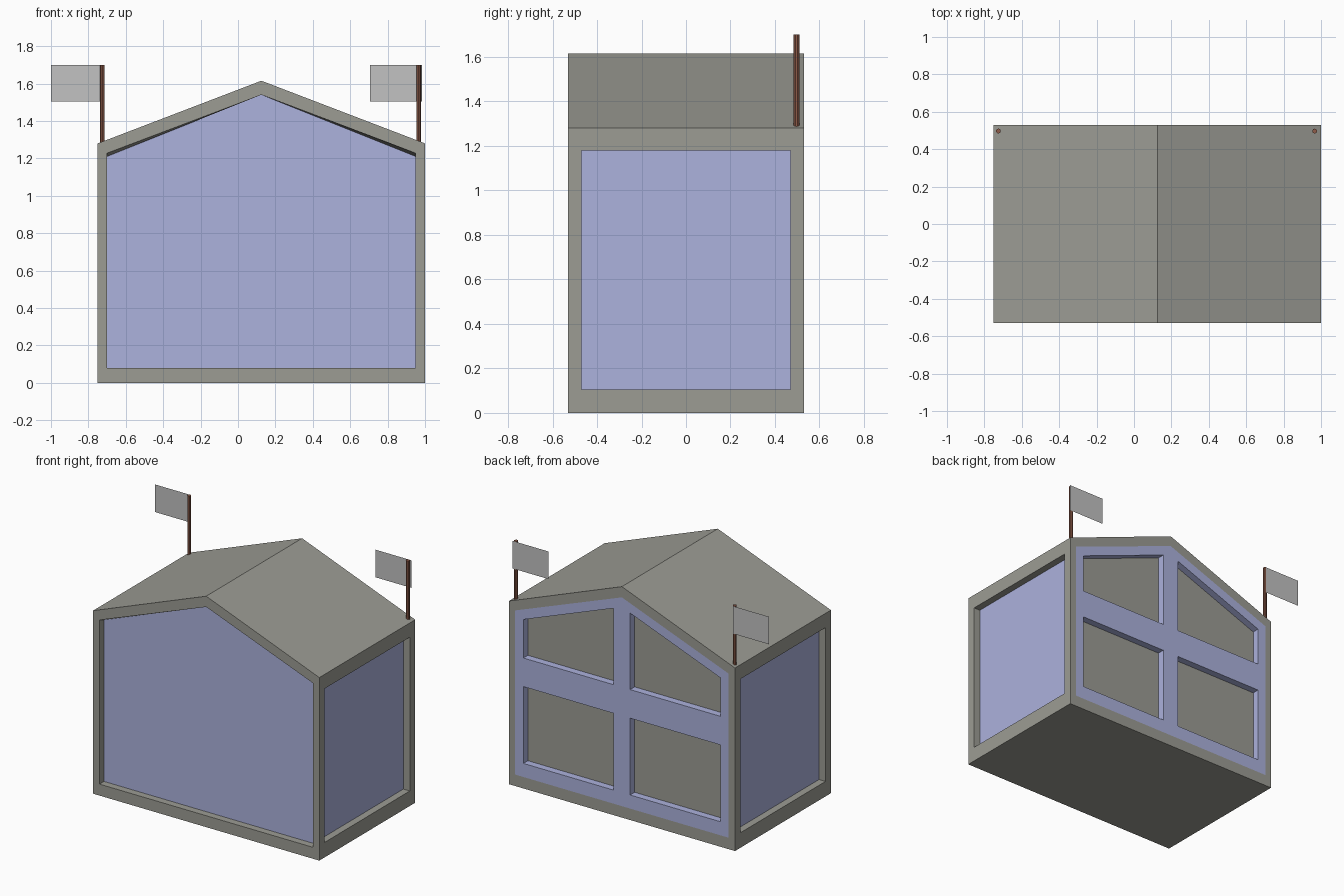
import bpy, bmesh

if "Cube" in bpy.data.objects:
    bpy.data.objects.remove(bpy.data.objects["Cube"])


def material(name, srgb):
    m = bpy.data.materials.new(name)
    lin = [((c / 255 + 0.055) / 1.055) ** 2.4 for c in srgb]
    m.diffuse_color = (*lin, 1)
    m.use_nodes = True
    m.node_tree.nodes["Principled BSDF"].inputs["Base Color"].default_value = m.diffuse_color
    return m


STONE = material("warm grey", (156, 156, 148))
BLUE = material("pale blue", (172, 178, 221))
BROWN = material("brown", (142, 92, 74))
CLOTH = material("light grey", (194, 194, 194))

X0, X1, Y, MID = -0.75, 1.0, 0.53, 0.125
EAVE, RIDGE = 1.28, 1.615
DEPTH = 0.05


def finish(bm, name, mats):
    bmesh.ops.remove_doubles(bm, verts=bm.verts, dist=0.0005)
    bmesh.ops.recalc_face_normals(bm, faces=bm.faces)
    me = bpy.data.meshes.new(name)
    bm.to_mesh(me)
    bm.free()
    for m in mats:
        me.materials.append(m)
    ob = bpy.data.objects.new(name, me)
    bpy.context.collection.objects.link(ob)
    return ob


def face(bm, pts, mat=0):
    bm.faces.new([bm.verts.new(p) for p in pts]).material_index = mat


def bridge(bm, a, b, mat=0):
    n = len(a)
    for i in range(n):
        j = (i + 1) % n
        face(bm, [a[i], a[j], b[j], b[i]], mat)


def gable(y, half, bottom, eave, ridge):
    return [(MID - half, y, bottom), (MID + half, y, bottom),
            (MID + half, y, eave), (MID, y, ridge), (MID - half, y, eave)]


bm = bmesh.new()
front = gable(-Y, 0.875, 0, EAVE, RIDGE)
back = gable(Y, 0.875, 0, EAVE, RIDGE)

# floor and two roof slopes
for i in (0, 2, 3):
    j = (i + 1) % 5
    face(bm, [front[i], front[j], back[j], back[i]])

# front wall: stone frame around a sunken blue panel
rim = gable(-Y, 0.825, 0.08, 1.228, 1.54)
pane = gable(-Y + DEPTH, 0.825, 0.08, 1.21, 1.54)
bridge(bm, front, rim)
bridge(bm, rim, pane)
face(bm, pane, 1)

# side walls: stone frame around a sunken blue panel
for x, inner in ((X0, X0 + DEPTH), (X1, X1 - DEPTH)):
    def rect(px, hy, z0, z1):
        return [(px, -hy, z0), (px, hy, z0), (px, hy, z1), (px, -hy, z1)]
    rim, pane = rect(x, 0.47, 0.105, 1.18), rect(inner, 0.47, 0.105, 1.18)
    bridge(bm, rect(x, Y, 0, EAVE), rim)
    bridge(bm, rim, pane)
    face(bm, pane, 1)

# back wall: stone rim, then a flush blue lattice with four sunken windows
bridge(bm, back, gable(Y, 0.825, 0.08, 1.228, 1.54))
offsets = [-0.825, -0.762, -0.064, 0, 0.064, 0.762, 0.825]


def lattice(col, row, y=Y):
    d = offsets[col]
    heights = [0.08, 0.175, 0.712, 0.912,
               1.471 - 0.38 * abs(d), 1.54 - 0.378 * abs(d)]
    return (MID + d, y, heights[row])


for c in range(6):
    for r in range(5):
        corners = [(c, r), (c + 1, r), (c + 1, r + 1), (c, r + 1)]
        outer = [lattice(*k) for k in corners]
        if c in (1, 4) and r in (1, 3):
            sunk = [lattice(*k, Y - DEPTH) for k in corners]
            bridge(bm, outer, sunk, 1)
            face(bm, sunk, 0)
        else:
            face(bm, outer, 1)
finish(bm, "building", [STONE, BLUE])

# flagpoles and flags on the rear corners of the roof
for side, px, left, right in (("left", -0.725, -1.0, -0.722),
                              ("right", 0.966, 0.705, 0.985)):
    bpy.ops.mesh.primitive_cylinder_add(vertices=10, radius=0.013, depth=0.42,
                                        location=(px, 0.497, 1.49))
    pole = bpy.context.object
    pole.name = side + "_flagpole"
    pole.data.materials.append(BROWN)
    bm = bmesh.new()
    face(bm, [(left, 0.511, 1.505), (right, 0.511, 1.505),
              (right, 0.511, 1.698), (left, 0.511, 1.698)])
    finish(bm, side + "_flag", [CLOTH])
